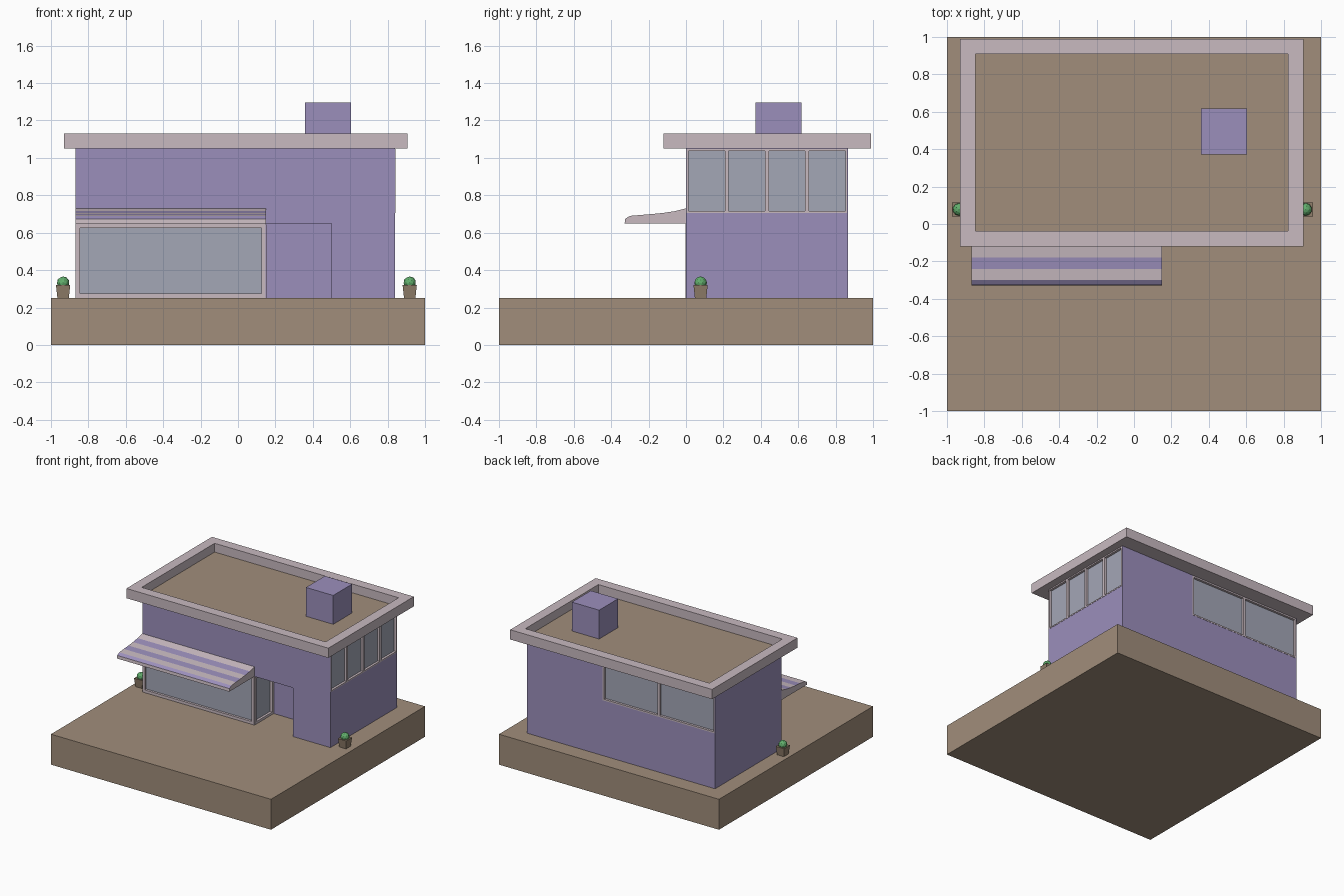
import bpy
import bmesh
from mathutils import Vector

if "Cube" in bpy.data.objects:
    bpy.data.objects.remove(bpy.data.objects["Cube"], do_unlink=True)


def material(name, rgb):
    m = bpy.data.materials.new(name)
    m.use_nodes = True
    m.diffuse_color = (*rgb, 1)
    m.node_tree.nodes["Principled BSDF"].inputs["Base Color"].default_value = (*rgb, 1)
    return m


PURPLE = material("purple wall", (0.33, 0.275, 0.50))
TRIM = material("pale trim", (0.58, 0.49, 0.53))
TAN = material("tan ground", (0.355, 0.27, 0.198))
GLASS = material("grey glass", (0.37, 0.385, 0.47))
POT = material("brown pot", (0.28, 0.21, 0.145))
GREEN = material("leaf green", (0.12, 0.42, 0.15))


def finish(name, bm, *mats):
    bmesh.ops.recalc_face_normals(bm, faces=bm.faces)
    mesh = bpy.data.meshes.new(name)
    bm.to_mesh(mesh)
    bm.free()
    for m in mats:
        mesh.materials.append(m)
    ob = bpy.data.objects.new(name, mesh)
    bpy.context.collection.objects.link(ob)
    return ob


def add_box(bm, a, b):
    a, b = Vector(a), Vector(b)
    verts = bmesh.ops.create_cube(bm, size=1)["verts"]
    for v in verts:
        v.co = (a + b) / 2 + v.co * (b - a)
    return verts


def box(name, a, b, mat):
    bm = bmesh.new()
    add_box(bm, a, b)
    return finish(name, bm, mat)


def cut(target, a, b):
    cutter = box("cutter", a, b, PURPLE)
    cutter.hide_render = True
    mod = target.modifiers.new("cut", "BOOLEAN")
    mod.operation, mod.solver, mod.object = "DIFFERENCE", "EXACT", cutter
    bpy.context.view_layer.objects.active = target
    bpy.ops.object.modifier_apply(modifier=mod.name)
    bpy.data.objects.remove(cutter, do_unlink=True)


# Ground slab and main building
GROUND, EAVES = 0.25, 1.05
box("ground_slab", (-1, -1, 0), (1, 1, GROUND), TAN)
walls = box("walls", (-0.87, 0, GROUND), (0.84, 0.865, EAVES), PURPLE)

# Recessed entrance
cut(walls, (0.15, -0.1, 0.2), (0.5, 0.25, 0.65))


def window(name, axis, plane, out, lo, hi, z0, z1, panes, border, post):
    """Recessed window on the wall at `plane`, facing `out` along `axis`."""
    def span(u0, u1, w0, w1, d0, d1):
        n0, n1 = sorted((plane + out * d0, plane + out * d1))
        if axis == "x":
            return (n0, u0, w0), (n1, u1, w1)
        return (u0, n0, w0), (u1, n1, w1)

    depth = 0.025
    cut(walls, *span(lo, hi, z0, z1, -depth, 0.02))
    box(name + "_glass", *span(lo, hi, z0, z1, -depth, -depth + 0.008), GLASS)
    bm = bmesh.new()
    for w0, w1 in ((z0, z0 + border), (z1 - border, z1)):
        add_box(bm, *span(lo, hi, w0, w1, -depth, 0.002))
    for i in range(panes + 1):
        mid = lo + (hi - lo) * i / panes
        half = post / 2
        u0, u1 = mid - half, mid + half
        if i == 0:
            u0, u1 = lo, lo + border
        elif i == panes:
            u0, u1 = hi - border, hi
        add_box(bm, *span(u0, u1, z0 + border, z1 - border, -depth, 0.002))
    finish(name + "_frame", bm, TRIM)


window("shop_window", "y", 0, -1, -0.868, 0.148, 0.252, 0.648, 1, 0.022, 0.02)
window("entrance_window", "x", 0.15, 1, 0.002, 0.248, 0.252, 0.645, 1, 0.02, 0.02)
window("left_windows", "x", 0.84, 1, 0.003, 0.862, 0.705, 1.048, 4, 0.01, 0.02)
window("back_windows", "y", 0.865, 1, -0.867, 0.15, 0.705, 1.048, 2, 0.012, 0.02)

# Roof slab with a sunken tan deck
bm = bmesh.new()
add_box(bm, (-0.93, -0.12, EAVES), (0.905, 0.99, 1.13))
bm.normal_update()
deck = max(bm.faces, key=lambda f: f.calc_center_median().z)
bmesh.ops.inset_individual(bm, faces=[deck], thickness=0.115)
bmesh.ops.inset_individual(bm, faces=[deck], thickness=0, depth=-0.072)
deck.material_index = 1
finish("roof", bm, TRIM, TAN)
box("roof_vent", (0.357, 0.372, 1.055), (0.605, 0.618, 1.295), PURPLE)

# Striped awning: side profile swept along x, stripes alternate between points
top = [(0, 0.73), (-0.06, 0.715), (-0.12, 0.706), (-0.18, 0.70),
       (-0.24, 0.695), (-0.30, 0.69), (-0.325, 0.674)]
profile = top + [(-0.328, 0.65), (0, 0.65)]
bm = bmesh.new()
ends = [[bm.verts.new((x, y, z)) for y, z in profile] for x in (-0.87, 0.15)]
for ring in ends:
    bm.faces.new(ring)
for i in range(len(profile)):
    j = (i + 1) % len(profile)
    f = bm.faces.new((ends[0][i], ends[0][j], ends[1][j], ends[1][i]))
    f.material_index = int(i < len(top) - 1 and i % 2 == 1)
finish("awning", bm, TRIM, PURPLE)

# Potted shrubs on both sides
for side, x in (("right", -0.935), ("left", 0.918)):
    bm = bmesh.new()
    for v in add_box(bm, (x - 0.038, 0.04, GROUND), (x + 0.038, 0.116, 0.32)):
        if v.co.z < 0.3:
            v.co.x = x + (v.co.x - x) * 0.8
            v.co.y = 0.078 + (v.co.y - 0.078) * 0.8
    finish(side + "_pot", bm, POT)
    bm = bmesh.new()
    bmesh.ops.create_icosphere(bm, subdivisions=2, radius=0.034)
    bmesh.ops.translate(bm, verts=bm.verts, vec=(x, 0.078, 0.332))
    finish(side + "_shrub", bm, GREEN)
